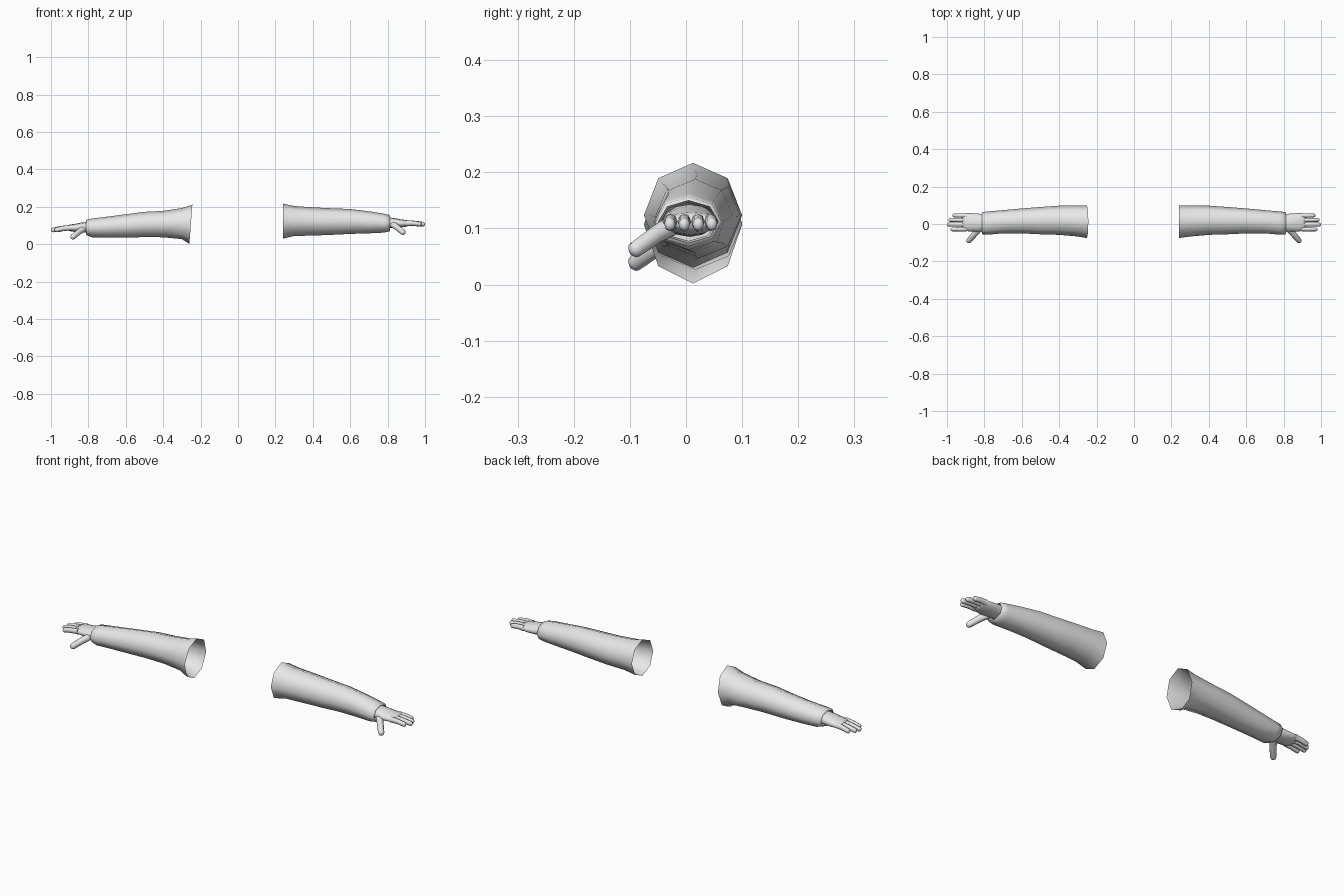
import bpy, bmesh, math
from mathutils import Vector

if "Cube" in bpy.data.objects:
    bpy.data.objects.remove(bpy.data.objects["Cube"])

grey = bpy.data.materials.new("light_grey")
grey.diffuse_color = (0.8, 0.8, 0.8, 1)
grey.use_nodes = True
grey.node_tree.nodes["Principled BSDF"].inputs["Base Color"].default_value = grey.diffuse_color


def add_loft(bm, rings, cap_start=False, cap_end=False):
    """Skin a list of equal-length point rings."""
    loops = [[bm.verts.new(p) for p in ring] for ring in rings]
    n = len(loops[0])
    for a, b in zip(loops, loops[1:]):
        for i in range(n):
            j = (i + 1) % n
            bm.faces.new((a[i], a[j], b[j], b[i]))
    if cap_start:
        bm.faces.new(loops[0][::-1])
    if cap_end:
        bm.faces.new(loops[-1])


def cross_section(x, y0, y1, z0, z1, sides, skew=0.0):
    """Ellipse in the YZ plane given by its extents, leaning along x by skew."""
    pts = []
    for i in range(sides):
        a = 2 * math.pi * i / sides
        c, s = math.cos(a), math.sin(a)
        pts.append(Vector((x + skew * s, (y0 + y1) / 2 + c * (y1 - y0) / 2,
                           (z0 + z1) / 2 + s * (z1 - z0) / 2)))
    return pts


def add_digit(bm, path, width, height, sides=8):
    """Rounded finger along a path of points, with a domed tip."""
    path = [Vector(p) for p in path]
    last = path[-1] - path[-2]
    length, tip_dir = last.length, last.normalized()
    end = path[-1]
    cap = min(width, length * 0.8)
    # (centre, scale) stations: straight part, then dome
    stations = [(p, 1 - 0.12 * i) for i, p in enumerate(path[:-1])]
    taper = stations[-1][1] * 0.93
    stations += [(end - tip_dir * cap * k, taper * s)
                 for k, s in ((0.8, 1.0), (0.35, 0.85), (0.1, 0.5), (0.0, 0.15))]
    rings = []
    for i, (p, s) in enumerate(stations):
        a = stations[max(i - 1, 0)][0]
        b = stations[min(i + 1, len(stations) - 1)][0]
        d = (b - a).normalized()
        side = Vector((0, 0, 1)).cross(d).normalized()
        up = d.cross(side)
        rings.append([p + side * (math.cos(t) * width * s) + up * (math.sin(t) * height * s)
                      for t in (2 * math.pi * k / sides for k in range(sides))])
    add_loft(bm, rings, True, True)


def finish(bm, name, mirror, smooth_angle):
    if mirror:
        bmesh.ops.scale(bm, vec=(-1, 1, 1), verts=bm.verts)
        bmesh.ops.reverse_faces(bm, faces=bm.faces)
    mesh = bpy.data.meshes.new(name)
    bm.to_mesh(mesh)
    bm.free()
    obj = bpy.data.objects.new(name, mesh)
    bpy.context.collection.objects.link(obj)
    mesh.materials.append(grey)
    bpy.ops.object.select_all(action='DESELECT')
    obj.select_set(True)
    bpy.context.view_layer.objects.active = obj
    bpy.ops.object.shade_smooth_by_angle(angle=math.radians(smooth_angle))
    return obj


# distance from centre, front, back
WIDTHS = [(0.24, -0.075, 0.10), (0.30, -0.067, 0.10), (0.40, -0.058, 0.098),
          (0.50, -0.055, 0.091), (0.60, -0.05, 0.083), (0.70, -0.05, 0.074),
          (0.78, -0.057, 0.067), (0.81, -0.055, 0.064)]
# bottom and top heights at the same stations
HEIGHTS = {
    "right": [(0.03, 0.217), (0.044, 0.204), (0.046, 0.197), (0.05, 0.192),
              (0.055, 0.188), (0.058, 0.176), (0.062, 0.163), (0.068, 0.156)],
    "left": [(0.002, 0.212), (0.027, 0.193), (0.037, 0.178), (0.038, 0.173),
             (0.035, 0.160), (0.035, 0.147), (0.037, 0.137), (0.048, 0.132)],
}


def build_sleeve(side, mirror):
    rings = []
    for i, ((x, y0, y1), (z0, z1)) in enumerate(zip(WIDTHS, HEIGHTS[side])):
        skew = -0.008 if (i == 0 and mirror) else 0.0
        rings.append(cross_section(x + (0.012 if mirror and i == 0 else 0),
                                   y0, y1, z0, z1, 8, skew))
    # cuff folded back inside the sleeve
    x, y0, y1 = WIDTHS[-1]
    z0, z1 = HEIGHTS[side][-1]
    for dx, inset in ((0.003, 0.006), (-0.03, 0.01)):
        rings.append(cross_section(x + dx, y0 + inset, y1 - inset, z0 + inset, z1 - inset, 8))
    bm = bmesh.new()
    add_loft(bm, rings)
    bmesh.ops.reverse_faces(bm, faces=bm.faces)
    finish(bm, side + "_sleeve", mirror, 60)


def build_hand(side, mirror):
    dz, droop = (0.0, 0.0) if side == "right" else (-0.024, -0.008)
    bm = bmesh.new()
    # wrist and palm
    palm = [(0.775, -0.036, 0.050, 0.085, 0.140), (0.81, -0.040, 0.053, 0.087, 0.143),
            (0.84, -0.042, 0.056, 0.087, 0.139), (0.87, -0.040, 0.058, 0.089, 0.133),
            (0.90, -0.038, 0.058, 0.094, 0.129), (0.918, -0.033, 0.052, 0.101, 0.122)]
    rings = [cross_section(x, y0, y1, z0 + dz, z1 + dz, 12) for x, y0, y1, z0, z1 in palm]
    for ring in rings:
        ring.reverse()
    add_loft(bm, rings, True, True)
    # four fingers: knuckle y, tip y, tip distance
    for ya, yb, tip in ((-0.027, -0.029, 0.981), (-0.003, -0.003, 1.0),
                        (0.021, 0.022, 0.992), (0.044, 0.046, 0.970)):
        mid = (0.895 + tip) / 2
        add_digit(bm, [(0.895, ya, 0.112 + dz), (mid, (ya + yb) / 2, 0.112 + dz + droop / 2),
                       (tip, yb, 0.106 + dz + droop)], 0.0125, 0.015)
    # thumb
    add_digit(bm, [(0.825, -0.022, 0.107 + dz), (0.853, -0.055, 0.088 + dz),
                   (0.890, -0.098, 0.057 + dz)], 0.018, 0.019)
    bmesh.ops.recalc_face_normals(bm, faces=bm.faces)
    if mirror:
        bmesh.ops.reverse_faces(bm, faces=bm.faces)
        bmesh.ops.reverse_faces(bm, faces=bm.faces)
    finish(bm, side + "_hand", mirror, 70)


for side, mirror in (("right", False), ("left", True)):
    build_sleeve(side, mirror)
    build_hand(side, mirror)
